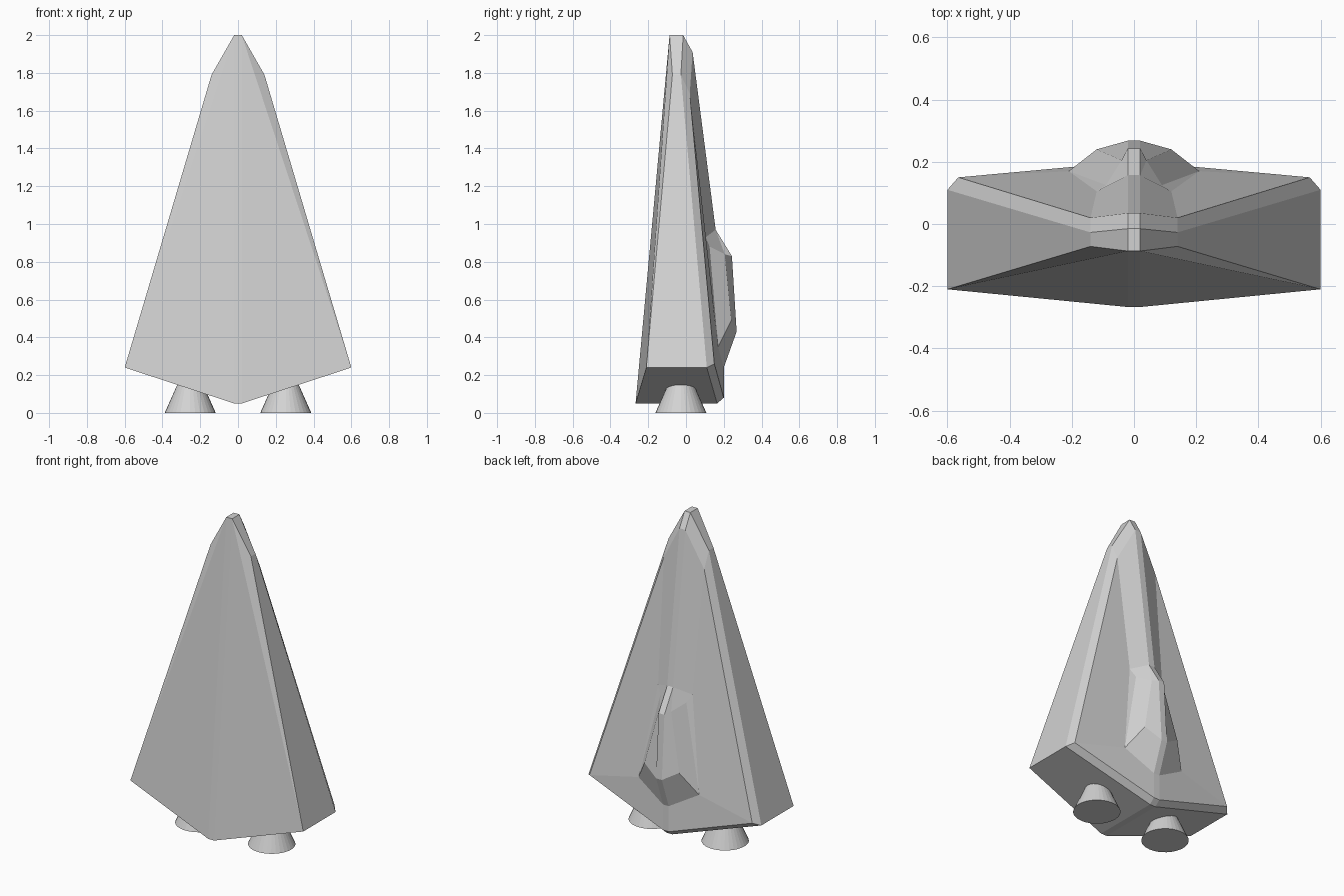
import bpy, bmesh

cube = bpy.data.objects.get("Cube")
if cube:
    bpy.data.objects.remove(cube, do_unlink=True)

grey = bpy.data.materials.new("light_grey")
grey.use_nodes = True
colour = (0.65, 0.65, 0.65, 1)
grey.diffuse_color = colour
grey.node_tree.nodes["Principled BSDF"].inputs["Base Color"].default_value = colour


def finish(name, bm):
    bmesh.ops.recalc_face_normals(bm, faces=bm.faces)
    mesh = bpy.data.meshes.new(name)
    bm.to_mesh(mesh)
    bm.free()
    mesh.materials.append(grey)
    obj = bpy.data.objects.new(name, mesh)
    bpy.context.collection.objects.link(obj)
    return obj


# Named corners of one half of the hull; the other half is mirrored
w = 0.02
corners = {
    # centre strip, running over the back from the tip to the keel
    "tip_front": (w, -0.087, 2.0), "tip_back": (w, -0.015, 2.0),
    "spine_top": (w, 0.035, 1.91), "fin_foot": (w, 0.157, 0.97),
    "fin_top": (w, 0.243, 0.83), "fin_low": (w, 0.268, 0.43),
    "fin_end": (w, 0.2, 0.24), "keel_in": (w, 0.2, 0.08),
    "keel_back": (w, 0.165, 0.05), "keel_front": (w, -0.267, 0.05),
    # outer edges and the chamfer along the back
    "nose_front": (0.14, -0.072, 1.79), "nose_back": (0.14, -0.027, 1.79),
    "nose_in": (0.14, 0.02, 1.69),
    "wing_front": (0.6, -0.21, 0.24), "wing_back": (0.6, 0.11, 0.24),
    "wing_in": (0.565, 0.15, 0.26),
    # raised housing on the back
    "shoulder": (0.12, 0.105, 0.93), "notch": (0.09, 0.125, 0.88),
    "fin_side": (0.04, 0.205, 0.84), "housing_side": (0.12, 0.24, 0.49),
    "housing_foot": (0.21, 0.17, 0.35),
}
strip = list(corners)[:10]
panels = [
    "tip_front nose_front wing_front",
    "tip_front wing_front keel_front",
    "tip_front tip_back nose_back nose_front",
    "nose_front nose_back wing_back wing_front",
    "wing_front wing_back keel_back keel_front",
    "tip_back spine_top nose_in nose_back",
    "nose_back nose_in wing_in wing_back",
    "wing_back wing_in keel_in keel_back",
    "spine_top fin_foot shoulder nose_in",
    "nose_in shoulder housing_foot wing_in",
    "shoulder notch housing_foot",
    "wing_in housing_foot fin_end keel_in",
    "fin_foot fin_side notch shoulder",
    "fin_foot fin_top fin_side",
    "notch fin_side housing_side housing_foot",
    "fin_side fin_top fin_low housing_side",
    "housing_foot housing_side fin_low fin_end",
]

bm = bmesh.new()
sides = []
for s in (1, -1):
    verts = {n: bm.verts.new((s * x, y, z)) for n, (x, y, z) in corners.items()}
    sides.append(verts)
    for panel in panels:
        bm.faces.new([verts[n] for n in panel.split()])
left, right = sides
for a, b in zip(strip, strip[1:] + strip[:1]):
    bm.faces.new((left[a], left[b], right[b], right[a]))
finish("hull", bm)

# Engine nozzles flaring down to the ground
for side, s in (("left", 1), ("right", -1)):
    bm = bmesh.new()
    bmesh.ops.create_cone(bm, cap_ends=True, segments=32,
                          radius1=0.135, radius2=0.055, depth=0.18)
    nozzle = finish(side + "_nozzle", bm)
    nozzle.location = (s * 0.253, -0.027, 0.09)
